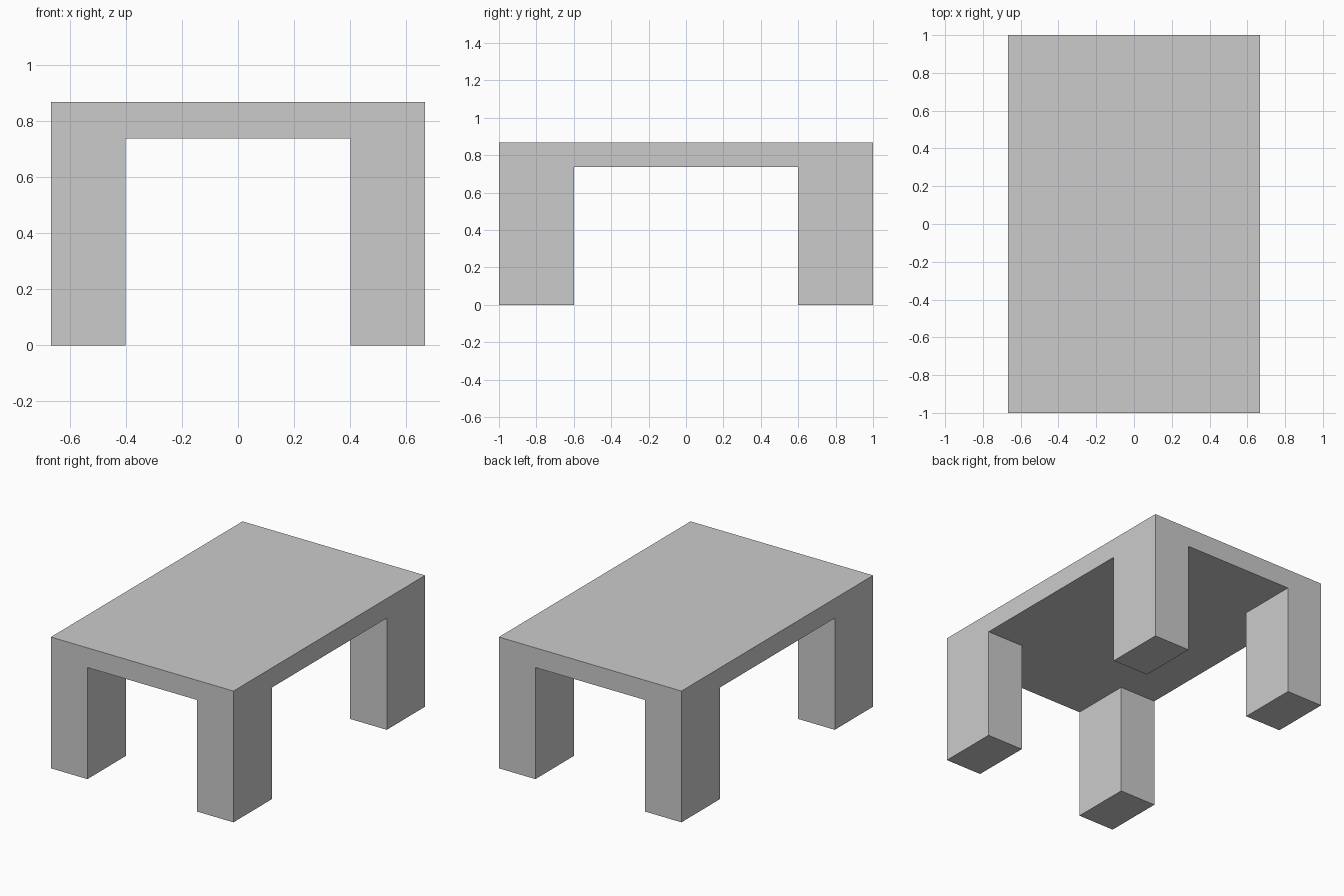
import bpy, bmesh
from mathutils import Vector

if "Cube" in bpy.data.objects:
    bpy.data.objects.remove(bpy.data.objects["Cube"])

HALF_X, HALF_Y = 0.667, 1.0        # outer half sizes
INNER_X, INNER_Y = 0.4, 0.6        # inner faces of the legs
TOP_Z, UNDER_Z = 0.867, 0.737      # slab top and underside

bm = bmesh.new()

# Slab underside: 3 x 3 grid whose corner cells are the leg footprints
xs = (-HALF_X, -INNER_X, INNER_X, HALF_X)
ys = (-HALF_Y, -INNER_Y, INNER_Y, HALF_Y)
grid = [[bm.verts.new((x, y, UNDER_Z)) for y in ys] for x in xs]
cells = {}
for i in range(3):
    for j in range(3):
        cells[i, j] = bm.faces.new((grid[i][j], grid[i][j + 1],
                                    grid[i + 1][j + 1], grid[i + 1][j]))


def extrude(faces, dz, keep):
    """Pull faces vertically, optionally keeping the originals as the far cap."""
    out = bmesh.ops.extrude_face_region(bm, geom=faces, use_keep_orig=keep)
    moved = [g for g in out["geom"] if isinstance(g, bmesh.types.BMVert)]
    bmesh.ops.translate(bm, verts=moved, vec=Vector((0, 0, dz)))


# Slab thickness
extrude(list(cells.values()), TOP_Z - UNDER_Z, True)

# Four corner legs pulled down from the underside
for i in (0, 2):
    for j in (0, 2):
        face = next(f for f in bm.faces
                    if all(abs(v.co.z - UNDER_Z) < 1e-5 for v in f.verts)
                    and f.calc_center_median().x * (i - 1) > INNER_X
                    and f.calc_center_median().y * (j - 1) > INNER_Y)
        out = bmesh.ops.extrude_discrete_faces(bm, faces=[face])
        bmesh.ops.translate(bm, verts=out["faces"][0].verts[:],
                            vec=Vector((0, 0, -UNDER_Z)))

# Merge the flush faces so the sides read as single flat surfaces
bmesh.ops.recalc_face_normals(bm, faces=bm.faces[:])
bmesh.ops.dissolve_limit(bm, angle_limit=0.01, verts=bm.verts[:], edges=bm.edges[:])

mesh = bpy.data.meshes.new("table")
bm.to_mesh(mesh)
bm.free()
bpy.context.collection.objects.link(bpy.data.objects.new("table", mesh))
